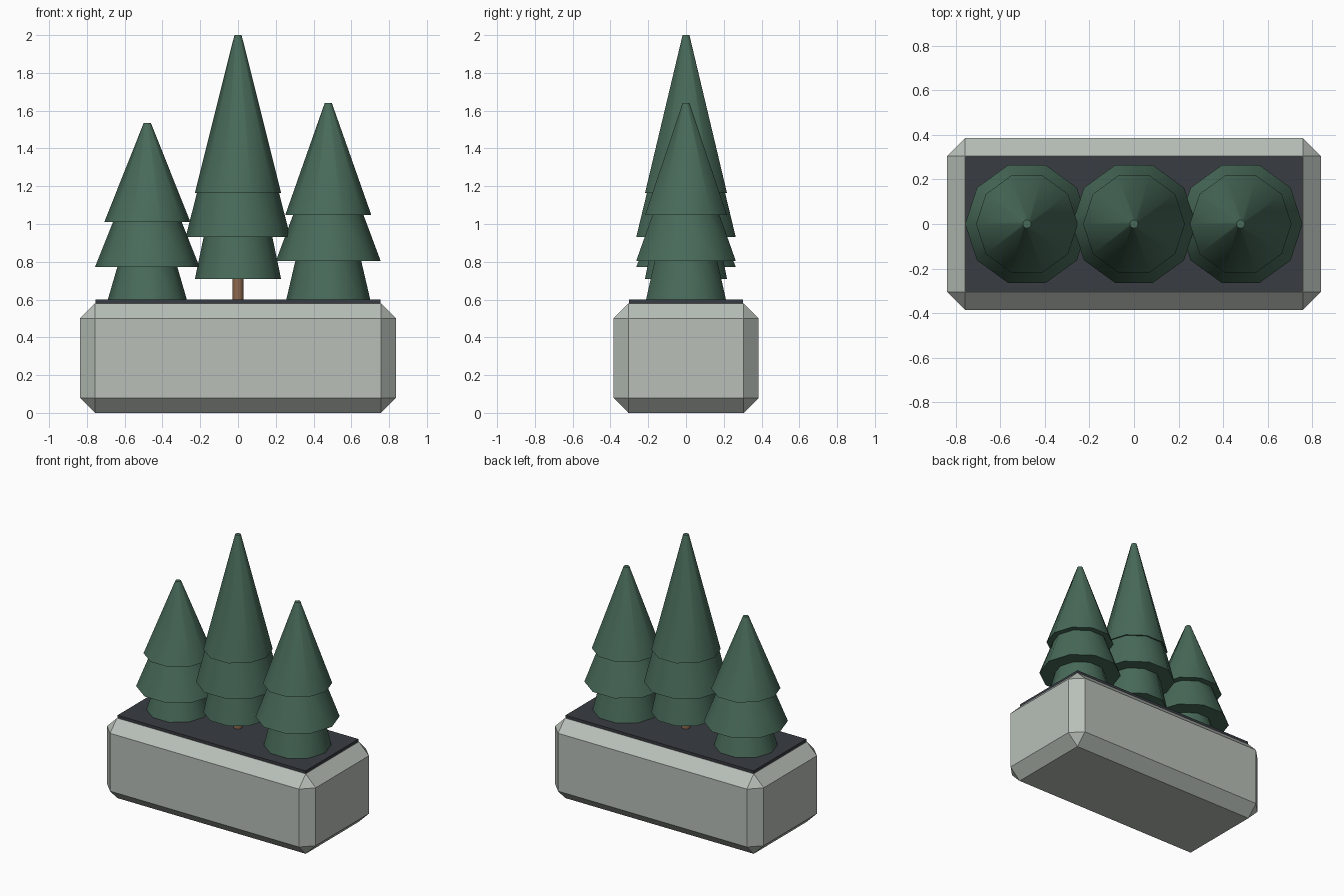
import bpy
import math

if "Cube" in bpy.data.objects:
    bpy.data.objects.remove(bpy.data.objects["Cube"])


def material(name, rgb):
    m = bpy.data.materials.new(name)
    m.diffuse_color = (*rgb, 1)
    m.use_nodes = True
    m.node_tree.nodes["Principled BSDF"].inputs["Base Color"].default_value = m.diffuse_color
    return m


LEAF = material("needles", (0.065, 0.145, 0.1))
STONE = material("stone", (0.48, 0.52, 0.48))
SOIL = material("soil", (0.04, 0.045, 0.055))
BARK = material("bark", (0.27, 0.14, 0.075))


def box(name, size, z, mat):
    bpy.ops.mesh.primitive_cube_add(size=1, location=(0, 0, z + size[2] / 2))
    o = bpy.context.object
    o.name = name
    o.scale = size
    bpy.ops.object.transform_apply(location=False, rotation=False, scale=True)
    o.data.materials.append(mat)
    return o


def frustum(name, x, z0, z1, r0, r1, mat):
    # ten-sided, with a corner pointing along x
    bpy.ops.mesh.primitive_cone_add(vertices=10, radius1=r0, radius2=r1, depth=z1 - z0,
                                    location=(x, 0, (z0 + z1) / 2),
                                    rotation=(0, 0, math.pi / 2))
    o = bpy.context.object
    o.name = name
    o.data.materials.append(mat)
    bpy.ops.object.shade_smooth_by_angle(angle=math.radians(40))
    return o


# Planter with chamfered edges
planter = box("planter", (1.675, 0.77, 0.58), 0, STONE)
bevel = planter.modifiers.new("chamfer", 'BEVEL')
bevel.width = 0.08
bevel.segments = 1

# Soil slab on top
box("soil", (1.51, 0.606, 0.03), 0.57, SOIL)

# Trees: x, three tier base heights, tip height, upper radii of the two lower tiers
trees = {
    "left": (-0.48, (0.535, 0.772, 1.01), 1.535, (0.156, 0.178)),
    "middle": (0.0, (0.71, 0.93, 1.165), 2.0, (0.18, 0.215)),
    "right": (0.478, (0.575, 0.805, 1.047), 1.64, (0.172, 0.183)),
}
for side, (x, z, tip, r) in trees.items():
    frustum(side + "_trunk", x, 0.5, z[1], 0.029, 0.029, BARK)
    frustum(side + "_lower_tier", x, z[0], z[1] + 0.01, 0.228, r[0], LEAF)
    frustum(side + "_middle_tier", x, z[1], z[2] + 0.01, 0.277, r[1], LEAF)
    frustum(side + "_top_tier", x, z[2], tip, 0.228, 0.019, LEAF)
